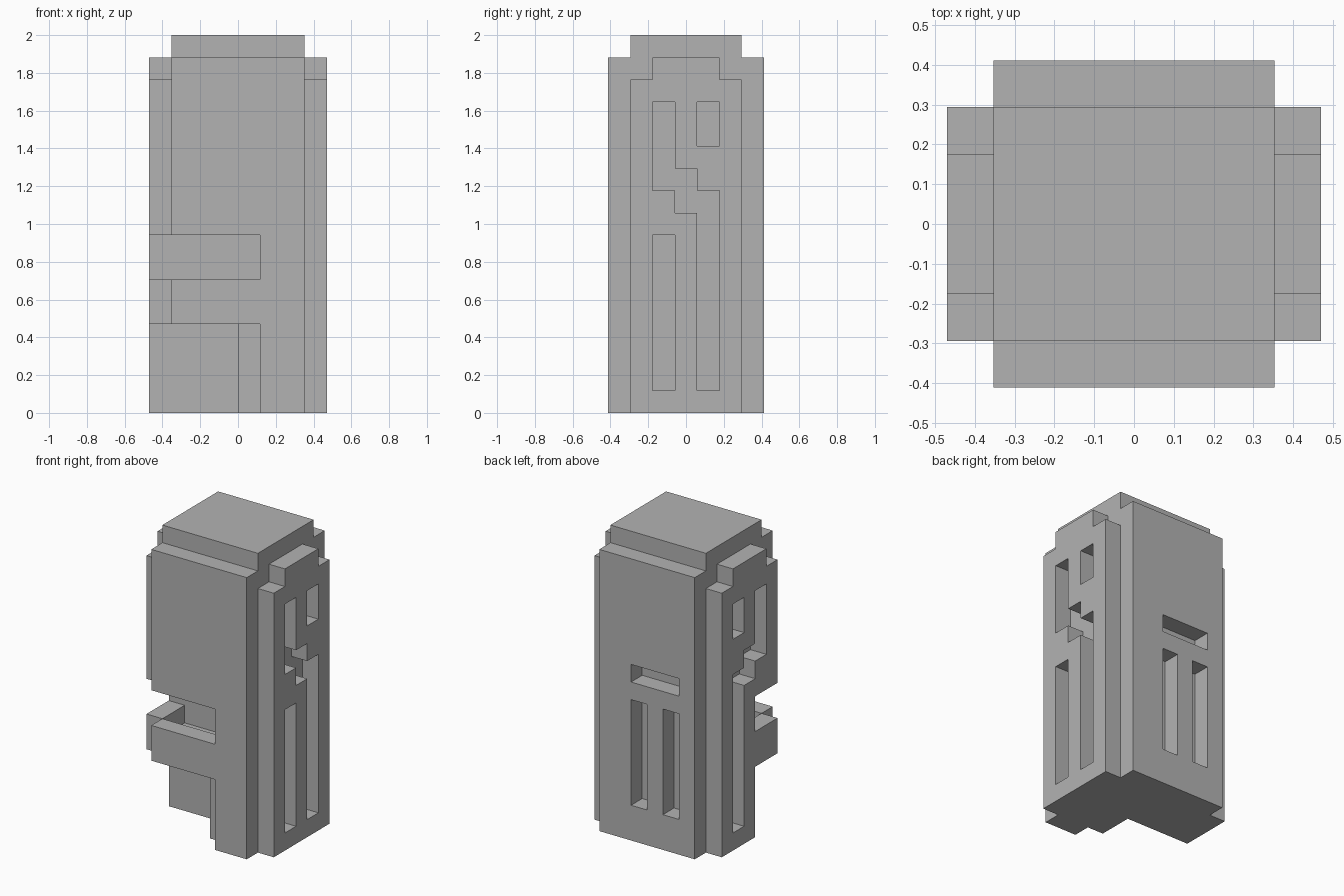
import bpy
import bmesh
from itertools import product
from mathutils import Vector

if "Cube" in bpy.data.objects:
    bpy.data.objects.remove(bpy.data.objects["Cube"], do_unlink=True)

UNIT = 2 / 17                 # one block of the grid
CENTRE = Vector((4, 3.5, 0))

grey = bpy.data.materials.new("plain_grey")
grey.use_nodes = True
grey.diffuse_color = (0.45, 0.45, 0.45, 1)
grey.node_tree.nodes["Principled BSDF"].inputs["Base Color"].default_value = (0.45, 0.45, 0.45, 1)


def block(x, y, z):
    """All grid cells in a box given as (start, end) spans."""
    return set(product(range(*x), range(*y), range(*z)))


parts = {}

# Core column, raised above the panels, with a deep corner recess
core = block((1, 7), (1, 6), (0, 17))
core -= block((1, 4), (1, 3), (0, 5))
core -= block((1, 5), (1, 3), (5, 8))
parts["core_column"] = core

# Front panel with an opening above and below the tray
front = block((1, 7), (0, 1), (0, 16))
front -= block((1, 5), (0, 1), (0, 8))
parts["front_panel"] = front

# Tray: a floor with a front lip and a side lip
tray = block((0, 1), (1, 3), (4, 6)) | block((1, 5), (0, 1), (4, 6))
tray |= block((1, 4), (1, 3), (4, 5))
parts["corner_tray"] = tray

# Back panel with one level slot and two upright slots
back = block((1, 7), (6, 7), (0, 16))
back -= block((2, 5), (6, 7), (9, 10))
for x in (2, 4):
    back -= block((x, x + 1), (6, 7), (2, 8))
parts["back_panel"] = back

# Side panels: stepped top and a stepped groove between slots
SLOTS = [(2, 1, 8), (2, 10, 14), (3, 9, 11), (4, 1, 10), (4, 12, 14)]
for name, x in (("left_panel", 7), ("right_panel", 0)):
    span = (x, x + 1)
    side = block(span, (1, 6), (0, 15)) | block(span, (2, 5), (15, 16))
    for y, low, high in SLOTS:
        side -= block(span, (y, y + 1), (low, high))
    if x == 0:
        side -= block(span, (1, 3), (0, 8))
    parts[name] = side

solid = set().union(*parts.values())


def skin(name, cells):
    """Wrap the exposed cell sides in clean flat faces."""
    bm = bmesh.new()
    for cell in cells:
        for axis, sign in product(range(3), (-1, 1)):
            near = list(cell)
            near[axis] += sign
            if tuple(near) in solid:
                continue
            normal, u = Vector(), Vector()
            normal[axis] = sign / 2
            u[(axis + 1) % 3] = 0.5
            v = normal.cross(u) * 2
            mid = Vector(cell) + Vector((0.5, 0.5, 0.5)) + normal - CENTRE
            corners = (mid - u - v, mid + u - v, mid + u + v, mid - u + v)
            bm.faces.new([bm.verts.new(c * UNIT) for c in corners])
    bmesh.ops.remove_doubles(bm, verts=bm.verts, dist=0.001)
    bmesh.ops.dissolve_limit(bm, angle_limit=0.02, verts=bm.verts, edges=bm.edges)
    mesh = bpy.data.meshes.new(name)
    bm.to_mesh(mesh)
    bm.free()
    mesh.materials.append(grey)
    bpy.context.collection.objects.link(bpy.data.objects.new(name, mesh))


for part_name, part_cells in parts.items():
    skin(part_name, part_cells)
